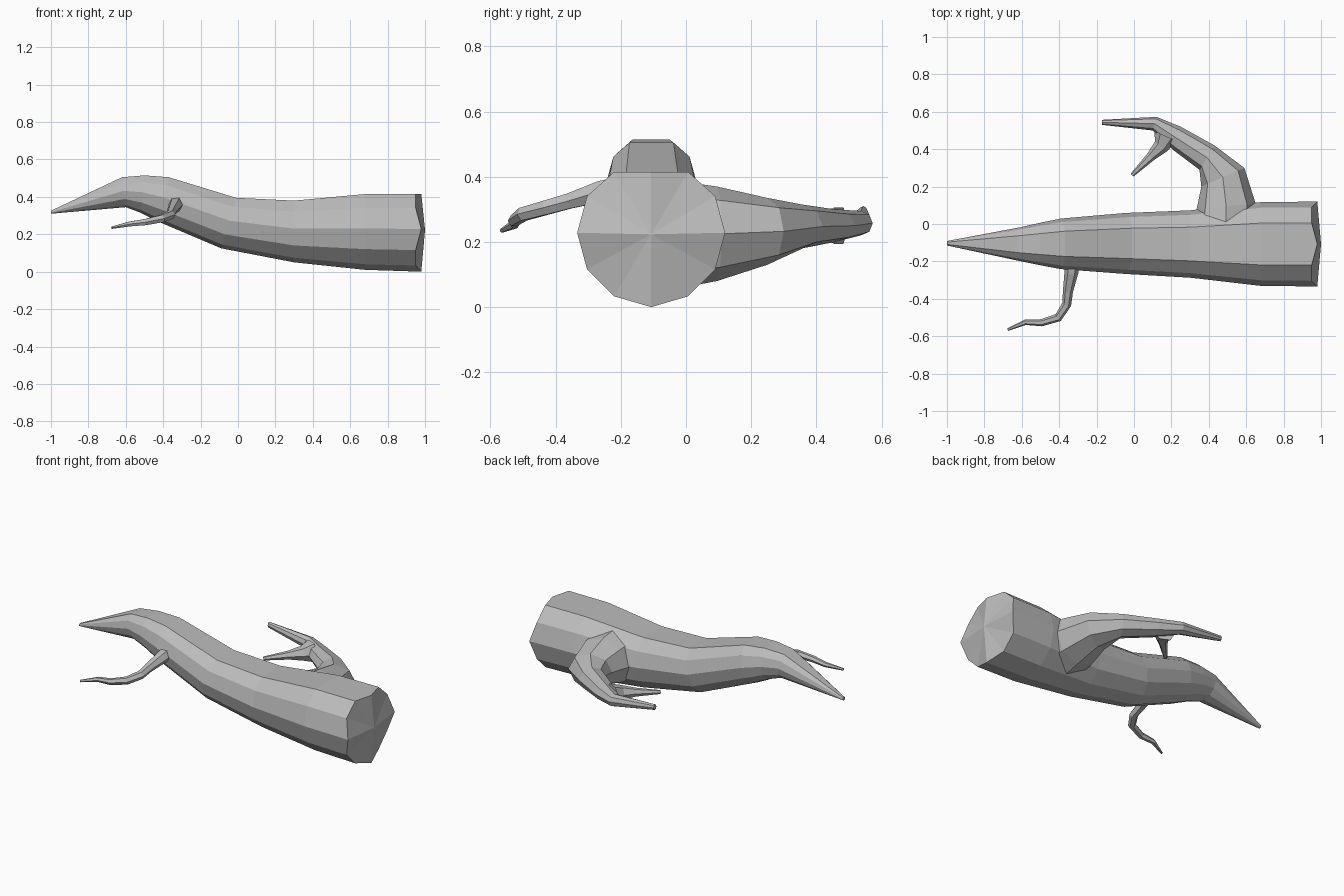
import bpy, bmesh
from math import sin, cos, tau
from mathutils import Vector

cube = bpy.data.objects.get("Cube")
if cube:
    bpy.data.objects.remove(cube, do_unlink=True)

bark = bpy.data.materials.new("grey_bark")
bark.use_nodes = True
GREY = (0.5, 0.5, 0.5, 1)
bark.diffuse_color = GREY
bark.node_tree.nodes["Principled BSDF"].inputs["Base Color"].default_value = GREY


def loft(name, rings, bulge=0.0):
    """Skin a list of point rings; bulge pushes the first cap outward."""
    bm = bmesh.new()
    loops = [[bm.verts.new(p) for p in ring] for ring in rings]
    n = len(loops[0])
    for a, b in zip(loops, loops[1:]):
        for i in range(n):
            j = (i + 1) % n
            bm.faces.new((a[i], a[j], b[j], b[i]))
    centre = sum((v.co for v in loops[0]), Vector()) / n
    hub = bm.verts.new(centre + Vector((bulge, 0, 0)))
    for i in range(n):
        bm.faces.new((loops[0][(i + 1) % n], loops[0][i], hub))
    bm.faces.new(loops[-1])
    bmesh.ops.recalc_face_normals(bm, faces=bm.faces)
    mesh = bpy.data.meshes.new(name)
    bm.to_mesh(mesh)
    bm.free()
    mesh.materials.append(bark)
    obj = bpy.data.objects.new(name, mesh)
    bpy.context.collection.objects.link(obj)


def trunk_ring(xt, zt, xb, zb, y, half):
    """Twelve-sided section, tilted, with a flattened top."""
    pts = []
    for k in range(12):
        a = tau * k / 12
        h = (min(cos(a), 0.83) + 1) / 1.83
        pts.append(Vector((xb + (xt - xb) * h, y + half * sin(a), zb + (zt - zb) * h)))
    return pts


def limb_ring(outer, inner, zt, zb, sides=8):
    """Upright section spanning two plan points."""
    o, i = Vector(outer), Vector(inner)
    mid, arm = (o + i) / 2, (o - i) / 2
    pts = []
    for k in range(sides):
        a = tau * k / sides
        p = mid + arm * cos(a)
        pts.append(Vector((p.x, p.y, (zt + zb) / 2 + (zt - zb) / 2 * sin(a))))
    return pts


def tube(name, path, sides=6):
    """Tapered twig along points (x, y, z, radius)."""
    pts = [Vector(p[:3]) for p in path]
    rings = []
    for k, p in enumerate(pts):
        d = (pts[min(k + 1, len(pts) - 1)] - pts[max(k - 1, 0)]).normalized()
        side = d.cross(Vector((0, 0, 1))).normalized()
        up = side.cross(d)
        r = path[k][3]
        rings.append([p + (side * cos(tau * i / sides) + up * sin(tau * i / sides)) * r
                      for i in range(sides)])
    loft(name, rings)


# Trunk: wide cut end on +x, pointed end on -x
trunk = [trunk_ring(*s) for s in (
    (0.95, 0.415, 0.95, 0.003, -0.107, 0.227),
    (0.68, 0.415, 0.68, 0.01, -0.107, 0.224),
    (0.30, 0.38, 0.30, 0.05, -0.107, 0.18),
    (-0.01, 0.395, -0.09, 0.125, -0.104, 0.163),
    (-0.37, 0.505, -0.42, 0.265, -0.106, 0.135),
    (-0.50, 0.515, -0.52, 0.315, -0.107, 0.112),
    (-0.62, 0.505, -0.60, 0.345, -0.108, 0.09),
    (-1.00, 0.326, -1.00, 0.31, -0.103, 0.012))]
for k in range(0, 12, 3):
    trunk[0][k].x += 0.03
trunk[0][6].z = 0.0
loft("trunk", trunk, bulge=0.04)

# Thick curved limb on the back
loft("back_limb", [limb_ring(*s) for s in (
    ((0.66, 0.00), (0.32, -0.02), 0.385, 0.06),
    ((0.65, 0.11), (0.335, 0.08), 0.37, 0.08),
    ((0.59, 0.30), (0.36, 0.20), 0.335, 0.13),
    ((0.43, 0.42), (0.35, 0.29), 0.315, 0.18),
    ((0.25, 0.52), (0.21, 0.395), 0.30, 0.20),
    ((0.12, 0.573), (0.10, 0.50), 0.295, 0.22),
    ((-0.17, 0.557), (-0.17, 0.53), 0.31, 0.275))])

# Twig growing from the limb
tube("limb_twig", [(0.17, 0.47, 0.25, 0.065), (0.145, 0.415, 0.25, 0.042),
                   (0.09, 0.36, 0.245, 0.025), (-0.01, 0.262, 0.235, 0.011)])

# Thin bent branch on the front
tube("front_branch", [(-0.33, -0.20, 0.365, 0.042), (-0.335, -0.26, 0.355, 0.037),
                      (-0.353, -0.36, 0.325, 0.027), (-0.36, -0.43, 0.305, 0.025),
                      (-0.405, -0.50, 0.285, 0.023), (-0.495, -0.528, 0.265, 0.019),
                      (-0.58, -0.525, 0.255, 0.015), (-0.675, -0.565, 0.235, 0.007)])
